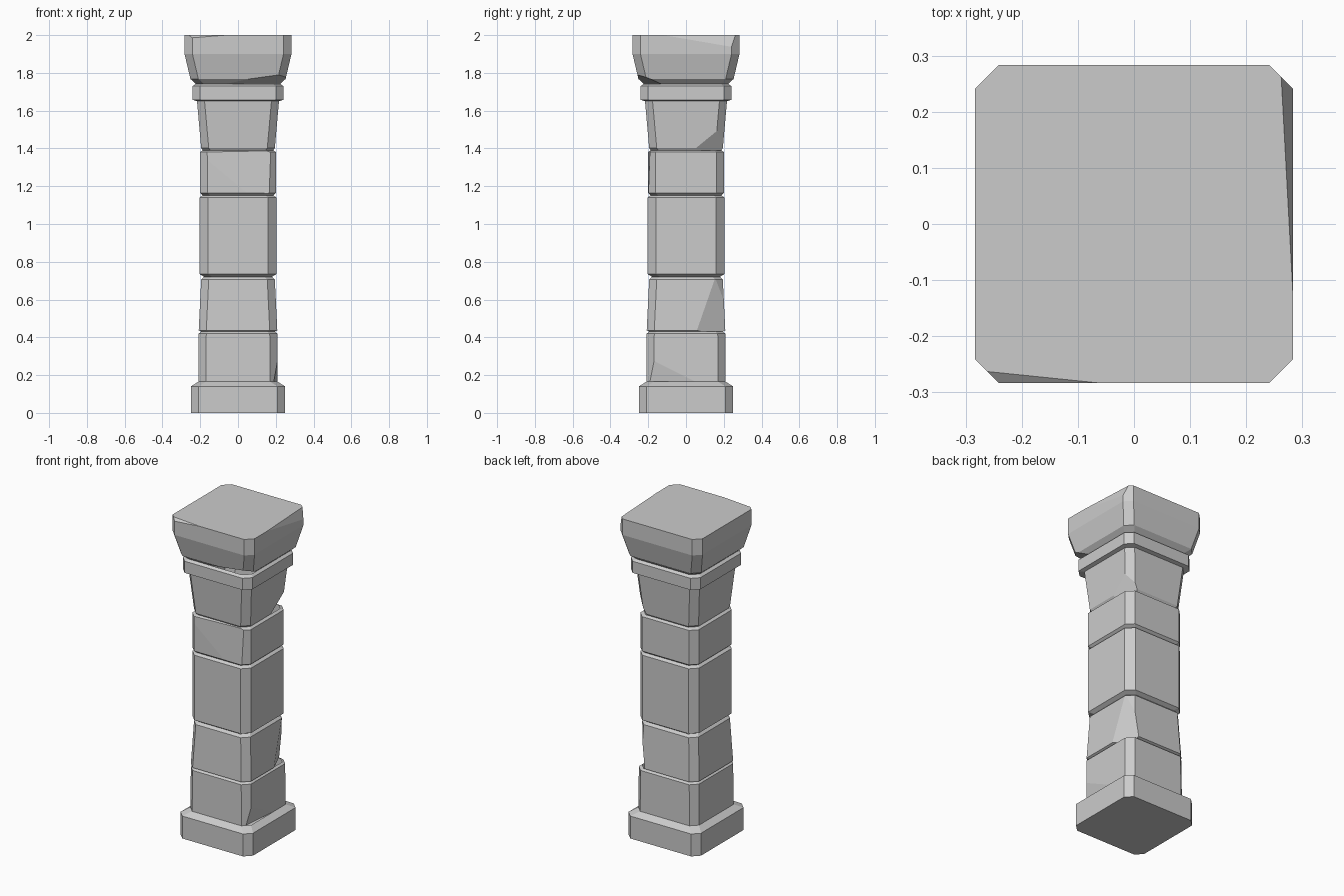
import bpy, bmesh
from mathutils import Vector

if "Cube" in bpy.data.objects:
    bpy.data.objects.remove(bpy.data.objects["Cube"])


def stone(name, rings, c=0.04, chips=(), keep_bottom=False, keep_top=False):
    """Stack chamfered-square rings (z, half width), then slice chips off by 3-point planes."""
    bm = bmesh.new()
    loops = []
    for z, h in rings:
        k = h - c
        pts = [(h, -k), (h, k), (k, h), (-k, h), (-h, k), (-h, -k), (-k, -h), (k, -h)]
        loops.append([bm.verts.new((x, y, z)) for x, y in pts])
    for a, b in zip(loops, loops[1:]):
        for i in range(8):
            j = (i + 1) % 8
            bm.faces.new((a[i], a[j], b[j], b[i]))
    bm.faces.new(loops[0][::-1])
    bm.faces.new(loops[-1])
    z0, z1 = rings[0][0], rings[-1][0]
    centre = Vector((0, 0, (z0 + z1) / 2))
    for chip in chips:
        p, q, r = (Vector(v) for v in chip)
        n = (q - p).cross(r - p).normalized()
        if n.dot(p - centre) < 0:
            n = -n
        geom = bm.verts[:] + bm.edges[:] + bm.faces[:]
        res = bmesh.ops.bisect_plane(bm, geom=geom, plane_co=p, plane_no=n,
                                     dist=1e-5, clear_outer=True)
        edges = [e for e in res['geom_cut'] if isinstance(e, bmesh.types.BMEdge)]
        if edges:
            bmesh.ops.holes_fill(bm, edges=edges, sides=0)
    bmesh.ops.recalc_face_normals(bm, faces=bm.faces[:])
    # open the hidden joints between stones
    hidden = [f for f in bm.faces if
              (not keep_bottom and all(abs(v.co.z - z0) < 1e-4 for v in f.verts)) or
              (not keep_top and all(abs(v.co.z - z1) < 1e-4 for v in f.verts))]
    bmesh.ops.delete(bm, geom=hidden, context='FACES')
    me = bpy.data.meshes.new(name)
    bm.to_mesh(me)
    bm.free()
    ob = bpy.data.objects.new(name, me)
    bpy.context.collection.objects.link(ob)
    return ob


# Plinth at the foot
stone("plinth", [(0, 0.25), (0.14, 0.25), (0.165, 0.21)], keep_bottom=True)

# Shaft stones, each with narrow bevelled joints
stone("shaft_stone_1", [(0.165, 0.21), (0.42, 0.208), (0.43, 0.195)],
      chips=[((0.21, -0.17, 0.28), (0.21, 0.05, 0.165), (0.197, -0.1, 0.165))])
stone("shaft_stone_2", [(0.43, 0.195), (0.437, 0.208), (0.705, 0.195), (0.72, 0.18)],
      chips=[((0.207, 0.06, 0.437), (0.195, 0.15, 0.70), (0.14, 0.207, 0.437))])
stone("shaft_stone_3", [(0.72, 0.18), (0.735, 0.203), (1.14, 0.203), (1.152, 0.187)],
      c=0.043)
stone("shaft_stone_4", [(1.152, 0.187), (1.165, 0.202), (1.38, 0.202), (1.39, 0.187)],
      chips=[((-0.08, -0.202, 1.27), (0.0, -0.196, 1.38), (0.18, -0.195, 1.26))])
stone("shaft_stone_5", [(1.39, 0.187), (1.402, 0.195), (1.65, 0.217)],
      chips=[((0.196, 0.05, 1.402), (0.203, 0.16, 1.49), (0.14, 0.196, 1.402))])

# Collar and flared capital
stone("collar", [(1.65, 0.217), (1.657, 0.24), (1.73, 0.24), (1.742, 0.224)])
stone("capital", [(1.742, 0.224), (1.768, 0.252), (1.90, 0.283), (2.0, 0.283)], c=0.042,
      keep_top=True,
      chips=[((0.263, 0.25, 2.0), (0.283, -0.12, 2.0), (0.283, 0.23, 1.94)),
             ((-0.27, -0.262, 2.0), (-0.065, -0.283, 2.0), (-0.25, -0.283, 1.985)),
             ((0.06, -0.252, 1.768), (0.22, -0.257, 1.79), (0.252, -0.19, 1.768))])
